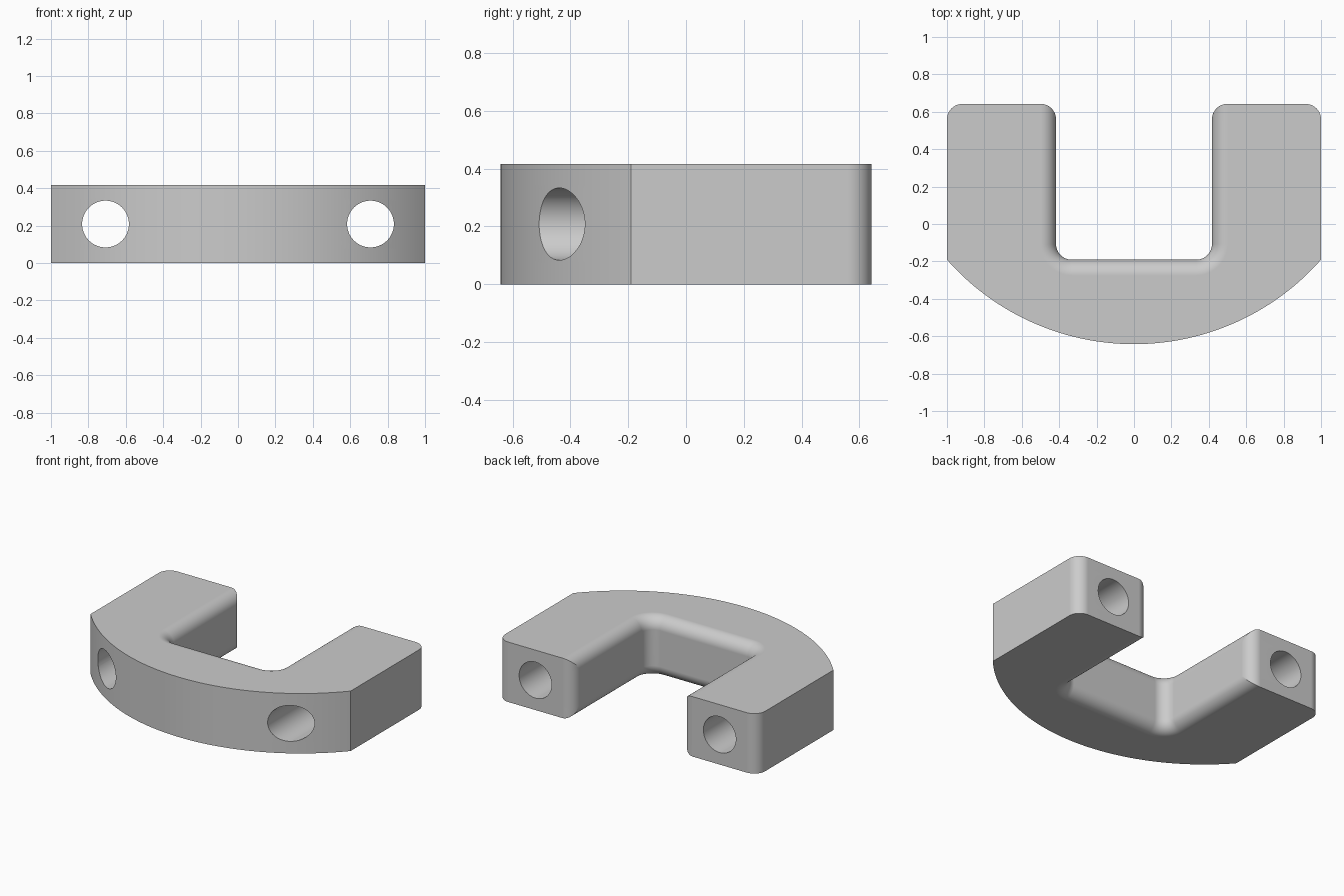
import bpy, bmesh
from math import sin, cos, pi, acos, asin, sqrt

if "Cube" in bpy.data.objects:
    bpy.data.objects.remove(bpy.data.objects["Cube"])

U = 1 / 12                      # base module; overall width is 24 modules
HALF, GAP, HEIGHT = 12 * U, 5 * U, 5 * U
FILLET = U
FRONT_R = 16 * U                # radius of the curved front
SAG = FRONT_R - sqrt(FRONT_R ** 2 - HALF ** 2)
BACK = (10 * U + SAG) / 2
SHOULDER = BACK - 10 * U        # also the floor of the gap


def arc(cx, cy, radius, a0, a1, steps):
    return [(cx + radius * cos(a0 + (a1 - a0) * i / steps),
             cy + radius * sin(a0 + (a1 - a0) * i / steps)) for i in range(steps + 1)]


def outline(d):
    """Plan of the bracket with its gap widened by d."""
    r = FILLET
    half = arc(GAP - r, SHOULDER + r, r + d, -pi / 2, 0, 10)
    half += arc(GAP + r, BACK - r, r, pi - acos((r - d) / r), pi / 2, 10)
    half += arc(HALF - r, BACK - r, r, pi / 2, 0, 10)
    spread = asin(HALF / FRONT_R)
    half += arc(0, FRONT_R - BACK, FRONT_R, spread - pi / 2, -pi / 2, 28)
    return half + [(-x, y) for x, y in reversed(half[:-1])]


# Layers that round the top and bottom edges of the gap
STEPS = 10
lower = [(FILLET * (1 - cos(pi / 2 * i / STEPS)), FILLET * (1 - sin(pi / 2 * i / STEPS)))
         for i in range(STEPS + 1)]
layers = lower + [(HEIGHT - z, d) for z, d in reversed(lower)]

bm = bmesh.new()
rings = [[bm.verts.new((x, y, z)) for x, y in outline(d)] for z, d in layers]
for a, b in zip(rings, rings[1:]):
    for i in range(len(a)):
        j = (i + 1) % len(a)
        bm.faces.new((a[i], a[j], b[j], b[i]))
bm.faces.new(rings[0])
bm.faces.new(rings[-1])
bmesh.ops.remove_doubles(bm, verts=bm.verts, dist=1e-5)
bmesh.ops.recalc_face_normals(bm, faces=bm.faces)
mesh = bpy.data.meshes.new("bracket_body")
bm.to_mesh(mesh)
bm.free()
body = bpy.data.objects.new("bracket_body", mesh)
bpy.context.collection.objects.link(body)

grey = bpy.data.materials.new("light_grey")
grey.use_nodes = True
color = (0.6, 0.6, 0.6, 1)
grey.diffuse_color = color
grey.node_tree.nodes["Principled BSDF"].inputs["Base Color"].default_value = color
mesh.materials.append(grey)

# Bolt holes running lengthwise through both legs
for side in (-1, 1):
    bpy.ops.mesh.primitive_cylinder_add(vertices=64, radius=1.5 * U, depth=2,
                                        location=(side * 8.5 * U, 0, HEIGHT / 2),
                                        rotation=(pi / 2, 0, 0))
    cutter = bpy.context.object
    cutter.name = "hole_cutter"
    cutter.data.materials.append(grey)
    cut = body.modifiers.new("bolt_hole", "BOOLEAN")
    cut.operation, cut.solver, cut.object = "DIFFERENCE", "EXACT", cutter
    bpy.context.view_layer.objects.active = body
    bpy.ops.object.modifier_apply(modifier=cut.name)
    bpy.data.objects.remove(cutter)

# Smooth curves, crisp edges
bpy.ops.object.select_all(action="DESELECT")
body.select_set(True)
bpy.context.view_layer.objects.active = body
bpy.ops.object.shade_smooth_by_angle(angle=pi / 6)
weighted = body.modifiers.new("even_shading", "WEIGHTED_NORMAL")
weighted.keep_sharp = True
